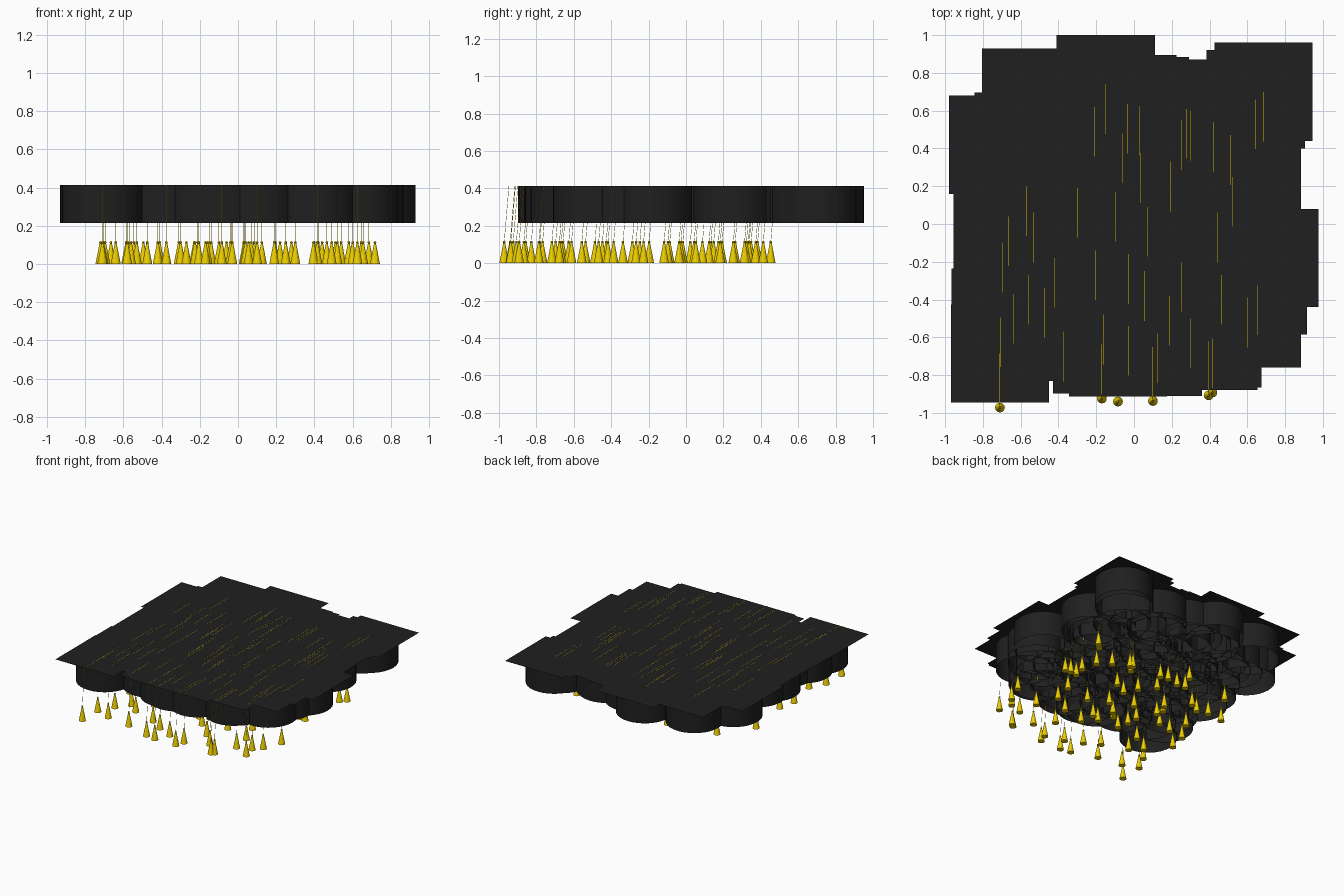
import bpy, bmesh
from mathutils import Vector, Matrix

if "Cube" in bpy.data.objects:
    bpy.data.objects.remove(bpy.data.objects["Cube"])

# scattered cap centres (x, y)
centres = [
    (-.72, .42), (-.585, .435), (-.545, .67), (-.495, .41), (-.41, .46), (-.41, .09),
    (-.31, .25), (-.3, .19), (-.21, .62), (-.15, .74), (-.14, .61), (-.06, .48),
    (-.035, .635), (.03, .625), (.035, .375), (.085, .27), (.28, .61), (.3, .6),
    (.195, .33), (.51, .47), (.54, .34), (.52, .25), (.58, .26), (.645, .66),
    (.685, .7), (.625, .25), (-.665, .04), (-.695, -.1), (-.53, .06), (-.23, .04),
    (-.225, -.05), (-.205, -.14), (-.085, -.05), (-.04, 0), (-.03, -.16), (.04, -.13),
    (.07, .09), (.055, -.25), (.22, .02), (.4, -.1), (.465, -.27), (.655, -.325),
    (.717, -.18), (.625, -.5), (.3, -.5), (.415, -.605), (.395, -.62), (.1, -.65),
    (.125, -.58), (-.085, -.653), (-.03, -.54), (-.16, -.48), (-.17, -.637), (-.375, -.57),
    (-.42, -.18), (-.475, -.34), (-.58, -.54), (-.64, -.37), (-.705, -.495), (-.71, -.685),
    (-.56, -.27), (-.27, .31), (.19, -.38), (.25, -.2), (.44, .06), (.49, -.43),
    (.42, .54), (.25, .55), (-.27, -.41), (-.1, .17), (-.57, .2), (.6, -.39),
]

BOTTOM, TOP = 0.216, 0.413
TASSEL_Y = -0.287


def material(name, colour):
    m = bpy.data.materials.new(name)
    m.diffuse_color = colour
    m.use_nodes = True
    m.node_tree.nodes["Principled BSDF"].inputs["Base Color"].default_value = m.diffuse_color
    return m


black = material("black_cloth", (0.014, 0.014, 0.014, 1))
gold = material("gold_thread", (0.85, 0.63, 0.0, 1))


def finish(bm, name, mat):
    me = bpy.data.meshes.new(name)
    bm.to_mesh(me)
    bm.free()
    me.materials.append(mat)
    return me


def frustum(bm, a, b, r1, r2, sides, caps=True):
    a, b = Vector(a), Vector(b)
    d = b - a
    rot = Vector((0, 0, 1)).rotation_difference(d).to_matrix().to_4x4()
    bmesh.ops.create_cone(bm, cap_ends=caps, segments=sides, radius1=r1, radius2=r2,
                          depth=d.length, matrix=Matrix.Translation((a + b) / 2) @ rot)


# round cap body, open underneath
bm = bmesh.new()
frustum(bm, (0, 0, BOTTOM), (0, 0, TOP), 0.212, 0.212, 32, caps=False)
body = finish(bm, "cap_body", black)
for p in body.polygons:
    p.use_smooth = True

# flat square board
bm = bmesh.new()
bmesh.ops.create_grid(bm, x_segments=1, y_segments=1, size=0.26,
                      matrix=Matrix.Translation((0, 0, TOP)))
board = finish(bm, "cap_board", black)

# cord lying on the board and hanging over its edge, knot and tassel
bm = bmesh.new()
frustum(bm, (0, 0, TOP), (0, -0.262, TOP), 0.001, 0.001, 6)
frustum(bm, (0, -0.262, TOP), (0, TASSEL_Y, 0.11), 0.001, 0.001, 6)
frustum(bm, (0, TASSEL_Y, 0), (0, TASSEL_Y, 0.113), 0.026, 0.004, 12)
bmesh.ops.create_uvsphere(bm, u_segments=8, v_segments=6, radius=0.007,
                          matrix=Matrix.Translation((0, TASSEL_Y, 0.113)))
tassel = finish(bm, "tassel", gold)

# repeat the cap at every centre
for x, y in centres:
    for me in (body, board, tassel):
        ob = bpy.data.objects.new(me.name, me)
        ob.location = (x, y, 0)
        bpy.context.collection.objects.link(ob)
